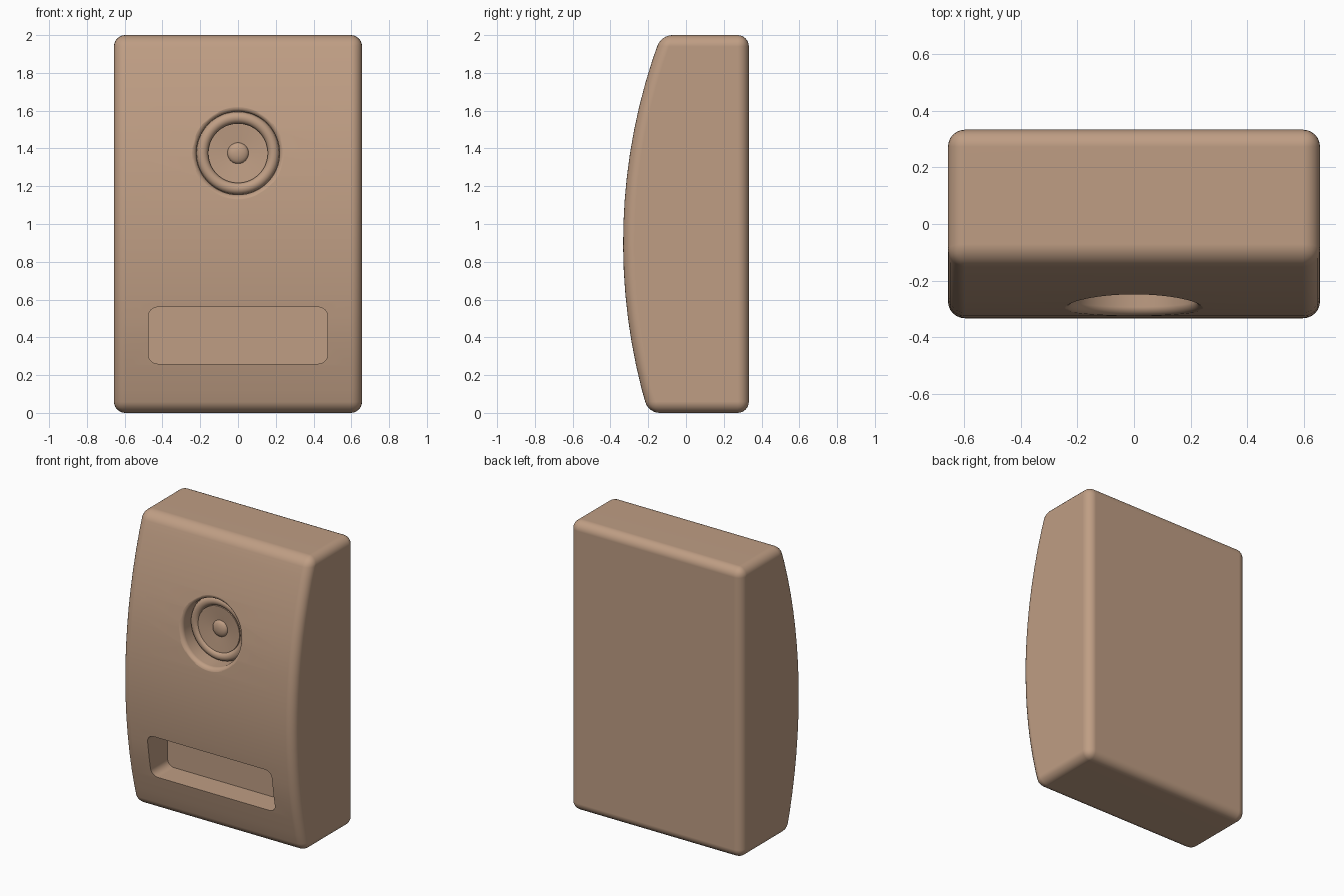
import bpy, bmesh, math

if "Cube" in bpy.data.objects:
    bpy.data.objects.remove(bpy.data.objects["Cube"])

mat = bpy.data.materials.new("tan_plastic")
mat.diffuse_color = (0.52, 0.34, 0.23, 1)
mat.use_nodes = True
mat.node_tree.nodes["Principled BSDF"].inputs["Base Color"].default_value = mat.diffuse_color
ZC = 1.375          # speaker height


def front(z):
    """y of the bulged front face at height z"""
    return -0.333 + 3.1 - math.sqrt(3.1 ** 2 - (z - 0.9) ** 2)


def make(name, bm):
    bmesh.ops.recalc_face_normals(bm, faces=bm.faces)
    me = bpy.data.meshes.new(name)
    bm.to_mesh(me)
    bm.free()
    ob = bpy.data.objects.new(name, me)
    bpy.context.collection.objects.link(ob)
    me.materials.append(mat)
    return ob


def loft(name, loops):
    """Skin closed loops of points and cap both ends"""
    bm = bmesh.new()
    rows = [[bm.verts.new(p) for p in loop] for loop in loops]
    n = len(rows[0])
    for a, b in zip(rows, rows[1:]):
        for i in range(n):
            j = (i + 1) % n
            bm.faces.new((a[i], a[j], b[j], b[i]))
    bm.faces.new(rows[0])
    bm.faces.new(rows[-1])
    return make(name, bm)


def ring(r, y, n=64):
    """Circle about the speaker axis; y may depend on z"""
    pts = []
    for i in range(n):
        t = 2 * math.pi * i / n
        z = ZC + r * math.sin(t)
        pts.append((r * math.cos(t), y(z) if callable(y) else y, z))
    return pts


def activate(ob):
    bpy.ops.object.select_all(action='DESELECT')
    ob.select_set(True)
    bpy.context.view_layer.objects.active = ob


def smooth(ob, angle=35):
    activate(ob)
    bpy.ops.object.shade_smooth_by_angle(angle=math.radians(angle))


# cabinet: side profile swept across x, all outer edges rounded
N = 16
profile = [(0.333, 0), (0.333, 2)]
profile += [(front(2 - 2 * i / N), 2 - 2 * i / N) for i in range(N + 1)]
cabinet = loft("cabinet", [[(x, y, z) for y, z in profile] for x in (-0.657, 0.657)])
bev = cabinet.modifiers.new("round", 'BEVEL')
bev.width = 0.06
bev.segments = 6
bev.limit_method = 'ANGLE'
bev.angle_limit = math.radians(40)

# speaker recess cutter with a rounded lip following the bulge
FLOOR = -0.19
loops = [ring(0.22, FLOOR)]
for i in range(7):
    a = math.pi / 2 * i / 6
    loops.append(ring(0.22 + 0.03 * (1 - math.cos(a)),
                      lambda z, a=a: front(z) + 0.03 * (1 - math.sin(a)) - 0.0005))
loops.append(ring(0.251, -0.5))
recess = loft("recess_cutter", loops)

# slot cutter: rounded rectangle
outline = []
for cx, cz, a0 in ((0.425, 0.51, 0), (-0.425, 0.51, 90), (-0.425, 0.31, 180), (0.425, 0.31, 270)):
    for k in range(9):
        a = math.radians(a0 + 90 * k / 8)
        outline.append((cx + 0.05 * math.cos(a), cz + 0.05 * math.sin(a)))
slot = loft("slot_cutter", [[(x, y, z) for x, z in outline] for y in (-0.09, -0.5)])

for cutter in (recess, slot):
    m = cabinet.modifiers.new("cut", 'BOOLEAN')
    m.operation = 'DIFFERENCE'
    m.solver = 'EXACT'
    m.object = cutter
activate(cabinet)
for m in list(cabinet.modifiers):
    bpy.ops.object.modifier_apply(modifier=m.name)
for cutter in (recess, slot):
    bpy.data.objects.remove(cutter)
smooth(cabinet)
wn = cabinet.modifiers.new("flat_faces", 'WEIGHTED_NORMAL')
wn.keep_sharp = True

# speaker surround: half-round roll
loops = [ring(0.188 + 0.031 * math.cos(math.pi * i / 10),
              FLOOR - 0.03 * math.sin(math.pi * i / 10)) for i in range(11)]
smooth(loft("speaker_surround", loops))

# speaker cone: shallow dish sitting inside the surround
smooth(loft("speaker_cone", [ring(0.158, FLOOR + 0.005), ring(0.158, FLOOR - 0.02),
                             ring(0.15, FLOOR - 0.02), ring(0.055, FLOOR - 0.002)]))

# dust cap: small dome in the middle
loops = [ring(0.056 * math.cos(math.pi / 2 * i / 8),
              FLOOR - 0.002 - 0.025 * math.sin(math.pi / 2 * i / 8), 32) for i in range(8)]
smooth(loft("dust_cap", loops))
